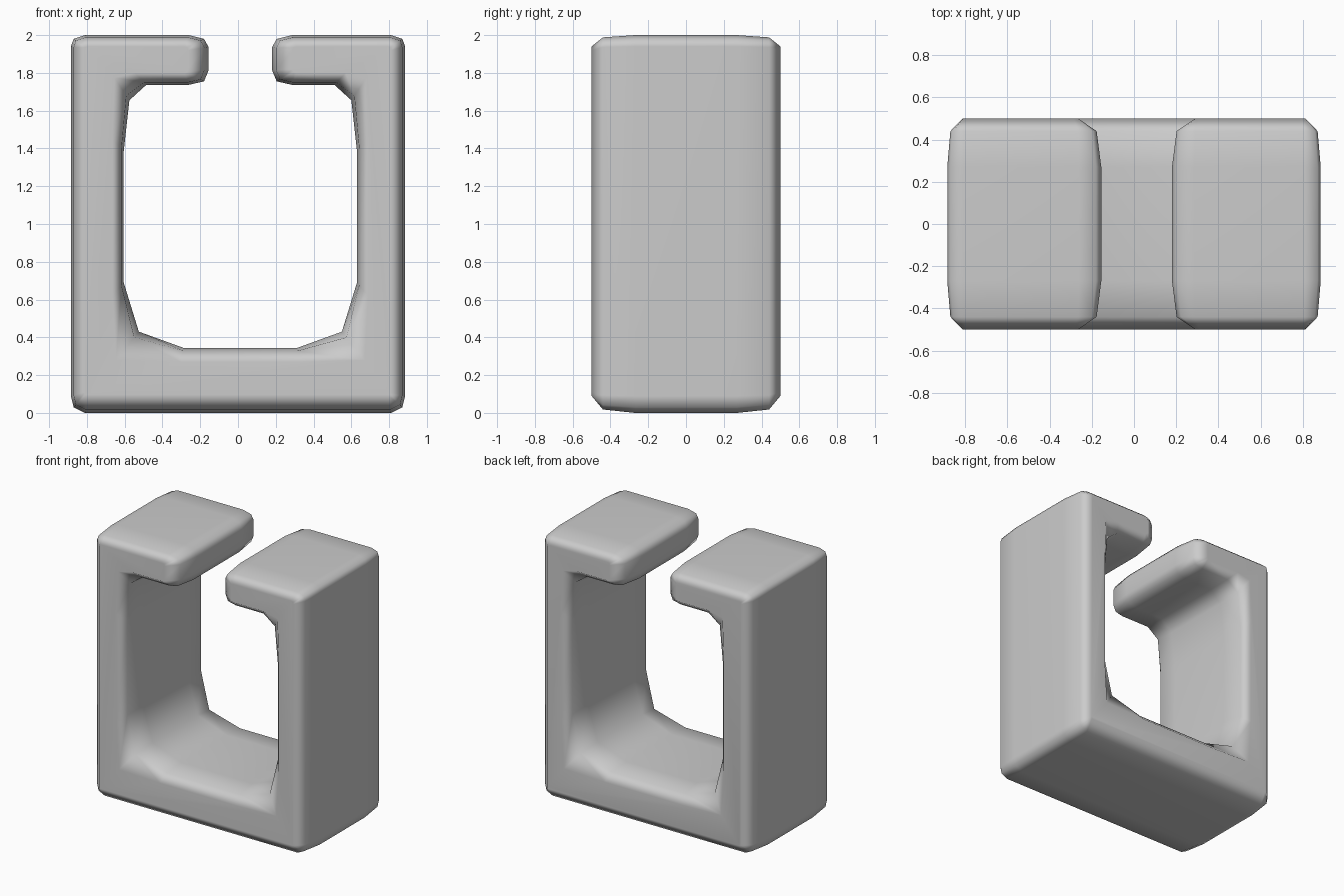
import bpy, bmesh

# Half profile of the clip: (x, z) silhouette, (x, z) on the flat front, 1 = inner point
PROFILE = [
    # outer side
    (0.81, 0.00, 0.795, 0.09, 0), (0.87, 0.03, 0.81, 0.095, 0), (0.885, 0.09, 0.812, 0.11, 0),
    (0.885, 1.94, 0.812, 1.92, 0), (0.87, 1.98, 0.81, 1.935, 0), (0.81, 2.00, 0.795, 1.94, 0),
    # lip tip
    (0.285, 2.00, 0.31, 1.94, 1), (0.205, 1.98, 0.295, 1.935, 1), (0.18, 1.935, 0.29, 1.92, 1),
    (0.18, 1.815, 0.29, 1.82, 1), (0.205, 1.755, 0.295, 1.805, 1), (0.285, 1.737, 0.31, 1.80, 1),
    # inner opening
    (0.51, 1.737, 0.57, 1.80, 1), (0.60, 1.655, 0.68, 1.775, 1), (0.63, 1.385, 0.69, 1.45, 1),
    (0.63, 0.69, 0.69, 0.62, 1), (0.55, 0.43, 0.67, 0.28, 1), (0.31, 0.343, 0.33, 0.27, 1),
]
SHIFT = 0.025  # the opening sits slightly right of centre


def left(p):
    s = SHIFT * p[4]
    return (s - p[0], p[1], s - p[2], p[3])


loop = [p[:4] for p in PROFILE] + [left(p) for p in reversed(PROFILE)]

# Loft through y layers: blend 0 = silhouette, 1 = front face outline
layers = [(-0.5, 1.0), (-0.44, 0.2), (-0.27, 0.0), (0.27, 0.0), (0.44, 0.2), (0.5, 1.0)]
bm = bmesh.new()
rings = []
for y, t in layers:
    rings.append([bm.verts.new((a + (c - a) * t, y, b + (d - b) * t)) for a, b, c, d in loop])
n = len(loop)
for r0, r1 in zip(rings, rings[1:]):
    for i in range(n):
        j = (i + 1) % n
        bm.faces.new((r0[i], r0[j], r1[j], r1[i]))
bm.faces.new(rings[0])
bm.faces.new(rings[-1])
bmesh.ops.recalc_face_normals(bm, faces=bm.faces[:])
for f in bm.faces:
    f.smooth = True

mesh = bpy.data.meshes.new("open_clip")
bm.to_mesh(mesh)
bm.free()
clip = bpy.data.objects.new("open_clip", mesh)
bpy.context.collection.objects.link(clip)

# Keep the broad faces evenly shaded
clip.modifiers.new("weighted_normals", 'WEIGHTED_NORMAL').weight = 50
